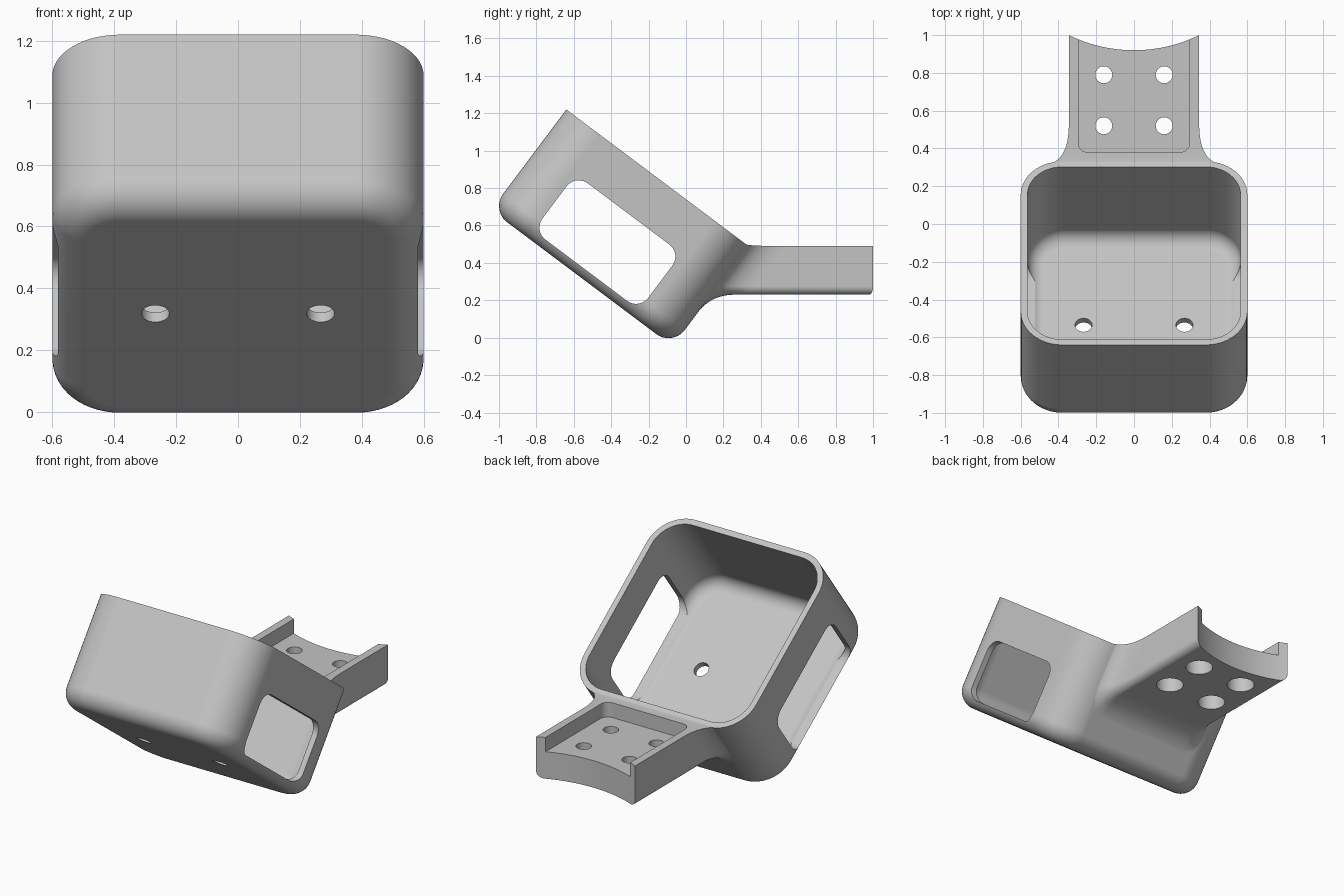
import bpy, bmesh
from math import sin, cos, pi, sqrt, atan2
from mathutils import Matrix, Vector

if "Cube" in bpy.data.objects:
    bpy.data.objects.remove(bpy.data.objects["Cube"])

grey = bpy.data.materials.new("light_grey")
grey.use_nodes = True
colour = (0.55, 0.55, 0.55, 1)
grey.diffuse_color = colour
grey.node_tree.nodes["Principled BSDF"].inputs["Base Color"].default_value = colour

# Tilted frame of the tray: local y runs back and down, local z out of the opening
TILT = Matrix.Rotation(-atan2(3, 4), 4, 'X')
U0, U1, N0, N1 = -1.244, -0.03, -0.08, 0.592
UC, UH = (U0 + U1) / 2, (U1 - U0) / 2
CORNER, WALL = 0.22, 0.036


def rounded_rect(cx, cy, hx, hy, r, seg=14):
    pts = []
    for i, (sx, sy) in enumerate([(1, 1), (-1, 1), (-1, -1), (1, -1)]):
        for k in range(seg + 1):
            a = (i + k / seg) * pi / 2
            pts.append((cx + sx * (hx - r) + r * cos(a), cy + sy * (hy - r) + r * sin(a)))
    return pts


def circle(cx, cy, r, seg=48):
    return [(cx + r * cos(2 * pi * k / seg), cy + r * sin(2 * pi * k / seg)) for k in range(seg)]


def loft(name, rings, matrix=None):
    """Closed solid through a list of rings with equal point counts."""
    bm = bmesh.new()
    rows = [[bm.verts.new(p) for p in ring] for ring in rings]
    n = len(rows[0])
    for a, b in zip(rows, rows[1:]):
        for i in range(n):
            j = (i + 1) % n
            bm.faces.new((a[i], a[j], b[j], b[i]))
    bm.faces.new(rows[0][::-1])
    bm.faces.new(rows[-1])
    bmesh.ops.recalc_face_normals(bm, faces=bm.faces)
    if matrix:
        bm.transform(matrix)
    mesh = bpy.data.meshes.new(name)
    bm.to_mesh(mesh)
    bm.free()
    mesh.materials.append(grey)
    ob = bpy.data.objects.new(name, mesh)
    bpy.context.collection.objects.link(ob)
    return ob


def prism(name, outline, z0, z1, matrix=None):
    return loft(name, [[(x, y, z) for x, y in outline] for z in (z0, z1)], matrix)


def tub(name, inset, z0, z1, fillet):
    """Rounded block in the tilted frame with a filleted bottom edge."""
    rings = []
    for k in range(13):
        a = k / 12 * pi / 2
        d = inset + fillet * (1 - sin(a))
        z = z0 + fillet * (1 - cos(a))
        rings.append([(x, y, z) for x, y in rounded_rect(0, UC, 0.6 - d, UH - d, CORNER - d)])
    rings.append([(x, y, z1) for x, y, _ in rings[-1]])
    return loft(name, rings, TILT)


def combine(target, tool, operation):
    mod = target.modifiers.new(operation.lower(), 'BOOLEAN')
    mod.operation, mod.solver, mod.object = operation, 'EXACT', tool
    bpy.context.view_layer.objects.active = target
    bpy.ops.object.modifier_apply(modifier=mod.name)
    bpy.data.objects.remove(tool)


# Arm section: open top, rounded lower edges, each point with its outward normal
HX, TOP, BOT, R = 0.345, 0.49, 0.23, 0.045
section = [(-HX, TOP, -1, 0)]
for sx, start in ((-1, pi), (1, 1.5 * pi)):
    for k in range(13):
        a = start + k / 12 * pi / 2
        section.append((sx * (HX - R) + R * cos(a), BOT + R + R * sin(a), cos(a), sin(a)))
section.append((HX, TOP, 1, 0))


def arm_column(x, z, nx, nz):
    """Points running from the arm tip along the flare into the tray wall."""
    corner = Vector((x, U1 / 0.8 + 0.75 * z, z))
    start = corner + Vector((0, 0.2 * nx * nx + 0.125 * nz * nz, 0))
    end = corner + 0.12 * Vector((nx, 0.6 * nz, 0.8 * nz))
    over = max(0, abs(end.x) - (0.6 - CORNER))
    drop = CORNER - sqrt(CORNER ** 2 - over ** 2) + 0.001
    inward = Vector((0, -0.8, 0.6))
    end += drop * inward
    col = [Vector((x, 1.06, z))]
    for k in range(17):
        t = k / 16
        col.append((1 - t) ** 2 * start + 2 * t * (1 - t) * corner + t * t * end)
    return col + [end + 0.12 * inward]


columns = [arm_column(*p) for p in section]
arm = loft("arm", [list(ring) for ring in zip(*columns)])

# Tray body joined with the arm, then hollowed
holder = tub("angled_holder", 0, N0, N1, 0.11)
combine(holder, arm, 'UNION')
combine(holder, tub("cavity", WALL, N0 + 0.038, N1 + 0.3, 0.08), 'DIFFERENCE')

# Side windows, cut straight through both walls
window = [(u, n) for u, n in rounded_rect(-0.643, 0.157, 0.353, 0.188, 0.08)]
cutter = loft("windows", [[(x, u, n) for u, n in window] for x in (-0.8, 0.8)], TILT)
combine(holder, cutter, 'DIFFERENCE')

# Floor holes
for x in (-0.267, 0.267):
    combine(holder, prism("floor_hole", circle(x, UC, 0.045), -0.3, 0.1, TILT), 'DIFFERENCE')

# Arm tip curve and shallow pocket
combine(holder, prism("tip_curve", circle(0, 1.704, 0.784, 240), 0, 1), 'DIFFERENCE')
combine(holder, prism("pocket", rounded_rect(0, 0.84, 0.295, 0.46, 0.05), 0.4, 0.7), 'DIFFERENCE')

# Screw holes with wide bores from below
for x in (-0.16, 0.16):
    for y in (0.52, 0.79):
        combine(holder, prism("screw_hole", circle(x, y, 0.045), 0.1, 0.6), 'DIFFERENCE')
        combine(holder, prism("screw_bore", circle(x, y, 0.08), 0.1, 0.335), 'DIFFERENCE')

# Smooth shading with crisp edges
bpy.ops.object.select_all(action='DESELECT')
holder.select_set(True)
bpy.context.view_layer.objects.active = holder
bpy.ops.object.shade_smooth_by_angle(angle=0.5)
weighted = holder.modifiers.new("weighted_normals", 'WEIGHTED_NORMAL')
weighted.keep_sharp = True
